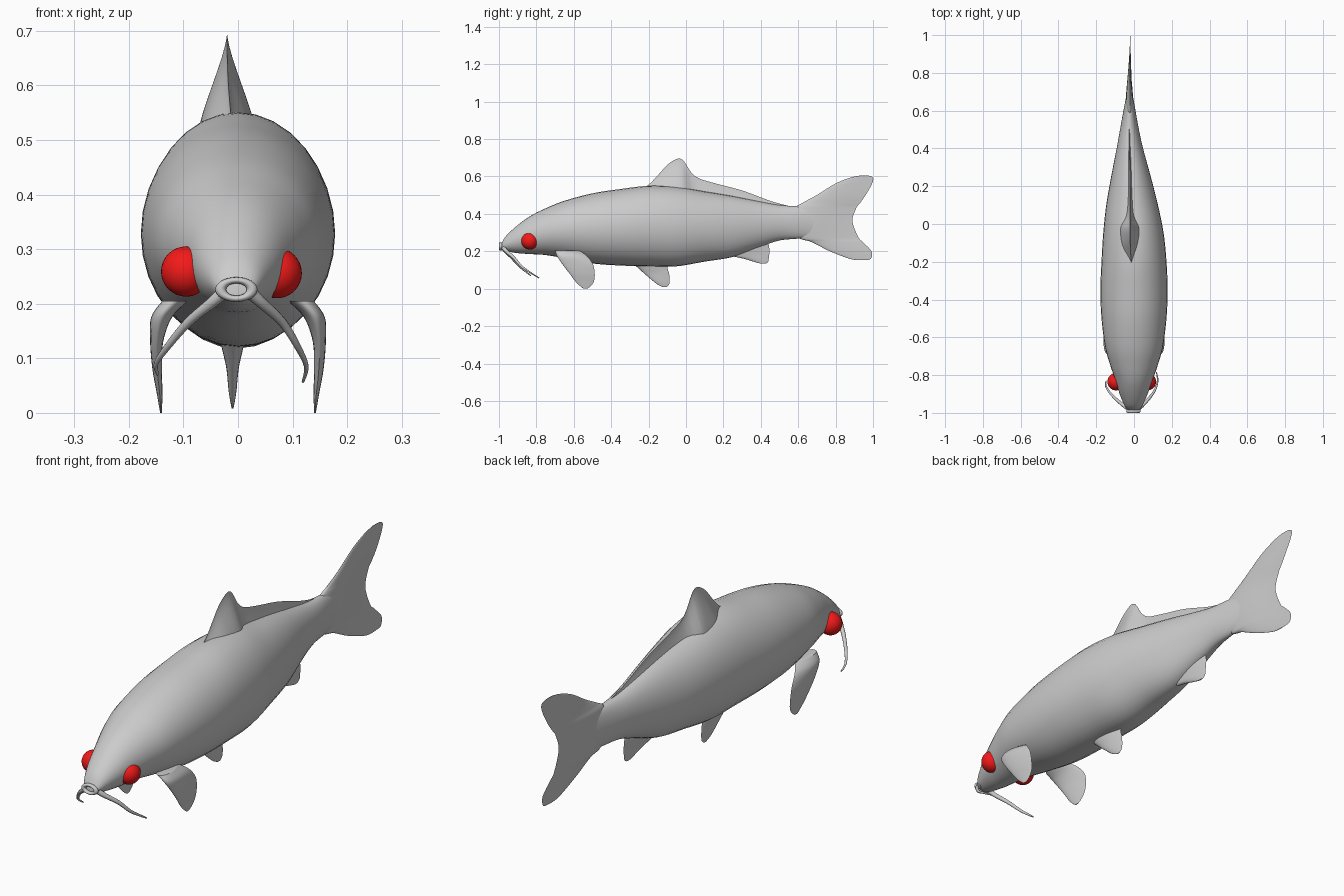
import bpy, bmesh, math
from mathutils import Vector


def smooth_rows(rows, steps=6):
    """Catmull-Rom interpolation of rows of numbers."""
    out = []
    for i in range(len(rows) - 1):
        a, b, c, d = (rows[min(max(i + k, 0), len(rows) - 1)] for k in (-1, 0, 1, 2))
        for s in range(steps):
            t = s / steps
            out.append([0.5 * (2 * q + (r - p) * t + (2 * p - 5 * q + 4 * r - e) * t * t
                               + (3 * q - p - 3 * r + e) * t ** 3)
                        for p, q, r, e in zip(a, b, c, d)])
    return out + [list(rows[-1])]


def loft(name, sections, power=0.0, n=32):
    """Skin rings spanning P to Q, with half thickness w along x."""
    bm = bmesh.new()
    rings = []
    for P, Q, w in sections:
        ring = []
        for k in range(n):
            a = 2 * math.pi * k / n
            u = (1 - math.cos(a)) / 2
            co = P.lerp(Q, u)
            co.x += w * math.sin(a) * max(u, 0) ** power
            ring.append(bm.verts.new(co))
        rings.append(ring)
    for r, s in zip(rings, rings[1:]):
        for k in range(n):
            bm.faces.new((r[k], r[(k + 1) % n], s[(k + 1) % n], s[k]))
    bm.faces.new(rings[0])
    bm.faces.new(rings[-1])
    bmesh.ops.recalc_face_normals(bm, faces=bm.faces)
    me = bpy.data.meshes.new(name)
    bm.to_mesh(me)
    bm.free()
    ob = bpy.data.objects.new(name, me)
    bpy.context.collection.objects.link(ob)
    shade(ob)
    return ob


def shade(ob):
    bpy.ops.object.select_all(action='DESELECT')
    ob.select_set(True)
    bpy.context.view_layer.objects.active = ob
    bpy.ops.object.shade_smooth_by_angle(angle=math.radians(50))


def along_y(name, rows, power=0.0):
    """Rows: y, top z, bottom z, half width, centre x."""
    return loft(name, [(Vector((x, y, t)), Vector((x, y, b)), w)
                       for y, t, b, w, x in smooth_rows(rows)], power)


def fin(name, rows, power=0.4):
    """Rows: z, front y, back y, half thickness, centre x."""
    return loft(name, [(Vector((x, b, z)), Vector((x, f, z)), w)
                       for z, f, b, w, x in smooth_rows(rows)], power)


# Body from snout to tail root, bending slightly to one side
along_y("body", [
    (-.985, .246, .208, .030, -.003), (-.96, .285, .200, .048, -.003),
    (-.90, .340, .190, .074, -.002), (-.83, .390, .185, .097, 0),
    (-.75, .430, .180, .125, 0), (-.65, .470, .163, .153, 0),
    (-.50, .510, .135, .172, 0), (-.35, .533, .124, .178, 0),
    (-.20, .550, .120, .172, 0), (-.05, .545, .120, .160, -.003),
    (.10, .520, .145, .137, -.010), (.25, .495, .170, .105, -.016),
    (.40, .465, .225, .070, -.022), (.50, .447, .258, .050, -.024),
    (.60, .440, .268, .032, -.024), (.70, .430, .280, .014, -.023),
    (.78, .410, .300, .004, -.022)])

# Dorsal fin with its long trailing ridge
along_y("dorsal_fin", [
    (-.24, .535, .42, .050, -.012), (-.20, .556, .41, .075, -.014),
    (-.15, .607, .40, .088, -.018), (-.10, .662, .40, .090, -.020),
    (-.05, .694, .40, .090, -.020), (-.02, .690, .40, .088, -.020),
    (0, .665, .40, .080, -.020), (.03, .620, .40, .060, -.020),
    (.07, .590, .40, .045, -.020), (.15, .565, .40, .032, -.020),
    (.30, .525, .38, .028, -.022), (.45, .470, .36, .025, -.024),
    (.55, .442, .36, .020, -.024)], power=1.0)

# Forked tail fin
fin("tail_fin", [
    (.153, .92, .955, .002, -.02), (.160, .875, .988, .003, -.02),
    (.200, .770, .992, .007, -.02), (.250, .670, .945, .014, -.022),
    (.275, .600, .922, .022, -.024), (.360, .560, .890, .030, -.024),
    (.430, .580, .910, .024, -.024), (.460, .625, .932, .016, -.022),
    (.500, .698, .960, .010, -.02), (.560, .795, .994, .006, -.02),
    (.593, .875, 1.00, .003, -.02), (.605, .93, .975, .002, -.02)], power=1.0)

# Paired pectoral fins
for side, label in ((1, "right"), (-1, "left")):
    fin(label + "_pectoral_fin", [
        (z, f, b, w, side * x) for z, f, b, w, x in (
            (.205, -.70, -.57, .030, .115), (.175, -.69, -.53, .024, .140),
            (.130, -.66, -.497, .015, .149), (.080, -.622, -.488, .011, .148),
            (.040, -.592, -.492, .007, .144), (.015, -.567, -.508, .004, .142),
            (.000, -.548, -.528, .002, .141))])

# Single pelvic and anal fins on the belly
fin("pelvic_fin", [
    (.150, -.30, -.09, .034, -.01), (.110, -.255, -.098, .022, -.01),
    (.080, -.222, -.090, .014, -.01), (.040, -.175, -.088, .009, -.01),
    (.020, -.148, -.092, .005, -.01), (.008, -.122, -.105, .002, -.01)])
fin("anal_fin", [
    (.265, .25, .435, .030, -.02), (.220, .21, .445, .026, -.02),
    (.180, .235, .445, .015, -.018), (.160, .31, .442, .010, -.018),
    (.145, .36, .440, .006, -.018), (.134, .40, .428, .003, -.018)])

# Round lips around the mouth
bpy.ops.mesh.primitive_torus_add(major_radius=.026, minor_radius=.009, major_segments=32,
                                 minor_segments=12, location=(-.003, -.991, .226),
                                 rotation=(math.pi / 2, 0, 0))
lips = bpy.context.object
lips.name = "lips"
lips.scale = (1.1, .65, 1)
shade(lips)

# Tapered barbels hanging from the mouth corners
for label, pts in (
        ("right", [(.025, -.975, .218), (.045, -.96, .200), (.082, -.92, .165),
                   (.110, -.88, .120), (.125, -.83, .085), (.119, -.785, .057)]),
        ("left", [(-.030, -.975, .218), (-.050, -.965, .200), (-.092, -.93, .165),
                  (-.130, -.89, .120), (-.150, -.855, .090), (-.147, -.83, .070)])):
    cu = bpy.data.curves.new(label + "_barbel", 'CURVE')
    cu.dimensions = '3D'
    cu.bevel_depth = .012
    cu.bevel_resolution = 3
    cu.use_fill_caps = True
    path = smooth_rows(pts)
    sp = cu.splines.new('POLY')
    sp.points.add(len(path) - 1)
    for i, (p, co) in enumerate(zip(sp.points, path)):
        p.co = (*co, 1)
        p.radius = 1 - .8 * i / (len(path) - 1)
    sp.use_smooth = True
    bpy.context.collection.objects.link(bpy.data.objects.new(label + "_barbel", cu))

# Red eyes set into the head
red = bpy.data.materials.new("eye_red")
red.diffuse_color = (.9, .01, .01, 1)
for label, x, z in (("right", .071, .256), ("left", -.095, .259)):
    bpy.ops.mesh.primitive_uv_sphere_add(segments=32, ring_count=16, radius=.046,
                                         location=(x, -.835, z))
    eye = bpy.context.object
    eye.name = label + "_eye"
    eye.data.materials.append(red)
    shade(eye)
